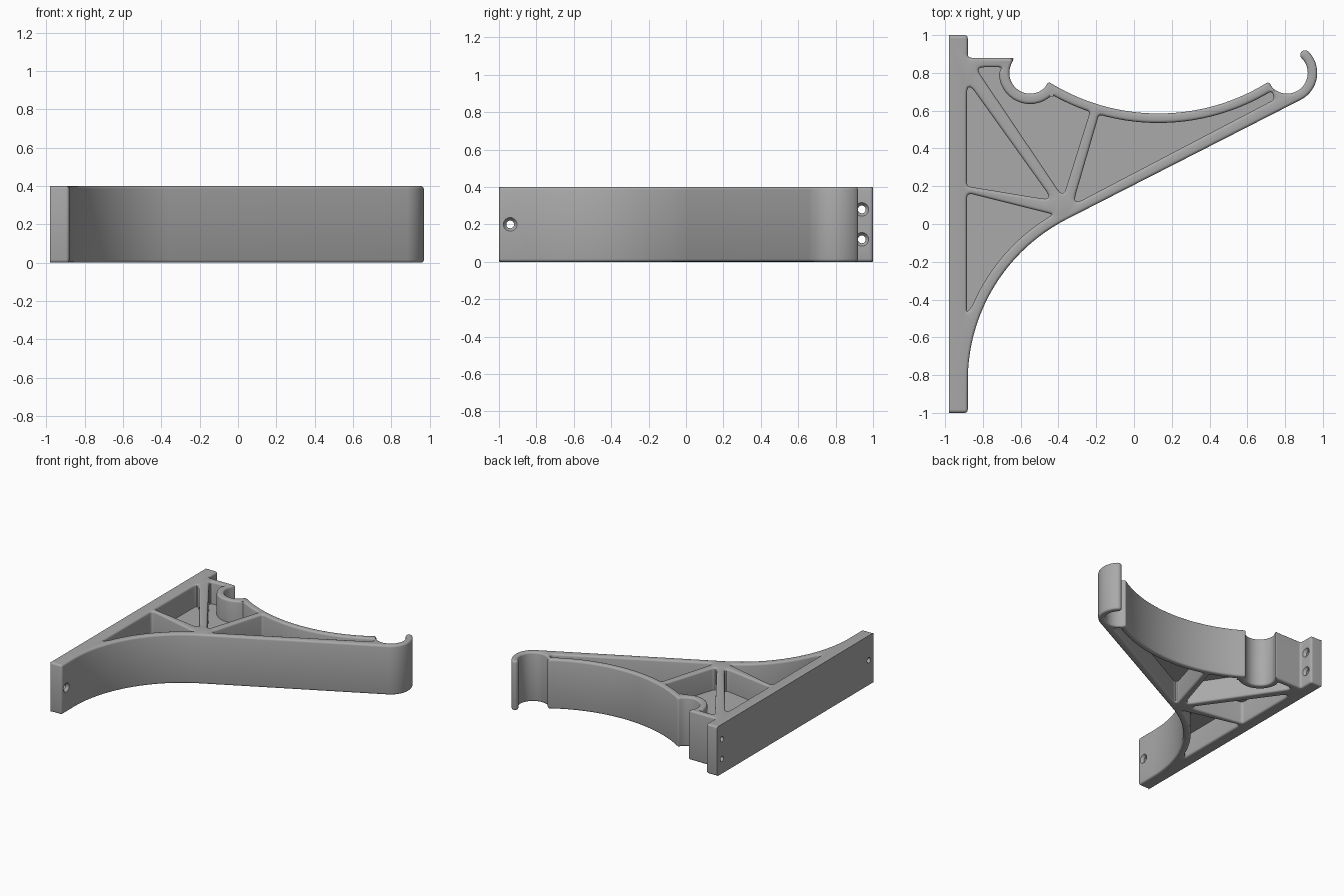
import bpy, bmesh
from math import cos, sin, radians
from mathutils import Vector, Matrix

HEIGHT, EDGE = 0.4, 0.015

cube = bpy.data.objects.get("Cube")
if cube:
    bpy.data.objects.remove(cube, do_unlink=True)

grey = bpy.data.materials.new("plain grey")
grey.use_nodes = True
grey.diffuse_color = (0.4, 0.4, 0.4, 1)
grey.node_tree.nodes["Principled BSDF"].inputs["Base Color"].default_value = (0.4, 0.4, 0.4, 1)


def arc(cx, cy, r, start, end, n=16):
    angles = [radians(start + (end - start) * i / n) for i in range(n + 1)]
    return [(cx + r * cos(a), cy + r * sin(a)) for a in angles]


def rounded(points, radius, steps=5):
    """Round every clear corner of a closed loop."""
    pts = [Vector(p) for p in points]
    out = []
    for i, p in enumerate(pts):
        a, b = pts[i - 1] - p, pts[(i + 1) % len(pts)] - p
        turn = (-a).angle(b)
        if turn < radians(20):
            out.append(p)
            continue
        t = min(radius * sin(turn / 2) / cos(turn / 2), 0.45 * a.length, 0.45 * b.length)
        p0, p1 = p + a.normalized() * t, p + b.normalized() * t
        for k in range(steps + 1):
            u = k / steps
            out.append(p0 * (1 - u) ** 2 + p * 2 * u * (1 - u) + p1 * u * u)
    return out


def inset(loop, d):
    """Shift a loop to its left; the flat wall side stays in place."""
    out = []
    for i, p in enumerate(loop):
        a = (p - loop[i - 1]).normalized()
        b = (loop[(i + 1) % len(loop)] - p).normalized()
        na, nb = Vector((-a.y, a.x)), Vector((-b.y, b.x))
        q = p + (na + nb) * d / max(1 + na.dot(nb), 0.5)
        if p.x < -0.975:
            q.x = p.x
        out.append(q)
    return out


def finish(name, bm):
    bmesh.ops.recalc_face_normals(bm, faces=bm.faces)
    mesh = bpy.data.meshes.new(name)
    bm.to_mesh(mesh)
    bm.free()
    obj = bpy.data.objects.new(name, mesh)
    bpy.context.collection.objects.link(obj)
    mesh.materials.append(grey)
    return obj


# Outline: wall plate, lower sweep, front hook, upper sweep, rear cradle
outline = [(-0.98, -1), (-0.88, -1)]
outline += arc(0.08, -0.83, 0.96, 180, 117.3, 32)
outline += arc(0.81, 0.80, 0.16, -62.7, 45, 20)
outline += arc(0.905, 0.895, 0.025, 45, 225, 8)[1:-1]
outline += arc(0.81, 0.80, 0.11, 45, -135, 24)
outline += arc(0.13, 1.68, 1.095, -57.8, -122.2, 36)
outline += arc(-0.55, 0.80, 0.11, -45, -210, 24)
outline += [(-0.635, 0.88), (-0.88, 0.88), (-0.88, 1), (-0.98, 1)]
outer = rounded(outline, 0.02)
outer = [Vector((-0.98, p.y)) if p.x < -0.96 else p for p in outer]

# Pockets, running clockwise so the solid lies on their left
upper_wall = [(-0.885, 0.20), (-0.885, 0.76), (-0.43, 0.125)]
cradle_gap = [(-0.84, 0.83), (-0.70, 0.83)] + arc(-0.55, 0.80, 0.165, 180, 317, 14)
cradle_gap += arc(0.13, 1.68, 1.145, 240, 251.5, 6) + [(-0.375, 0.14)]
long_gap = arc(0.13, 1.68, 1.145, 254, 301.5, 24) + [(0.745, 0.66), (-0.325, 0.10)]
lower_wall = [(-0.885, 0.165)] + arc(0.08, -0.83, 1.017, 120, 157, 16) + [(-0.885, -0.47)]
pockets = [rounded(p, 0.025) for p in (upper_wall, cradle_gap, long_gap, lower_wall)]

# Bracket body: stacked loops with rounded rims, capped top and bottom
bm = bmesh.new()
rim = [(EDGE * (1 - sin(a)), EDGE * (1 - cos(a))) for a in map(radians, (0, 30, 60, 90))]
levels = [(d, z) for d, z in rim] + [(d, HEIGHT - z) for d, z in reversed(rim)]
caps = ([], [])
for loop in [outer] + pockets:
    n = len(loop)
    rings = [[bm.verts.new((q.x, q.y, z)) for q in inset(loop, d)] for d, z in levels]
    for low, high in zip(rings, rings[1:]):
        for i in range(n):
            j = (i + 1) % n
            bm.faces.new((low[i], low[j], high[j], high[i]))
    for cap, ring in zip(caps, (rings[0], rings[-1])):
        cap += [bm.edges.get((ring[i], ring[i - 1])) for i in range(n)]
for cap in caps:
    bmesh.ops.triangle_fill(bm, use_beauty=True, use_dissolve=False, edges=cap)
body = finish("bracket_body", bm)

# Screw holes with countersinks opening away from the wall
bm = bmesh.new()
to_x = Matrix.Rotation(radians(90), 4, "Y")
for y, z in ((-0.94, 0.2), (0.94, 0.12), (0.94, 0.28)):
    rings = []
    for x, r in ((-1.1, 0.021), (-0.902, 0.021), (-0.878, 0.038), (-0.80, 0.038)):
        ring = bmesh.ops.create_circle(bm, segments=24, radius=r,
                                       matrix=Matrix.Translation((x, y, z)) @ to_x)
        rings.append(ring["verts"])
    for a, b in zip(rings, rings[1:]):
        for i in range(24):
            j = (i + 1) % 24
            bm.faces.new((a[i], a[j], b[j], b[i]))
    bm.faces.new(rings[0])
    bm.faces.new(rings[-1])
cutter = finish("screw_hole_cutter", bm)
cutter.hide_render = True
cut = body.modifiers.new("screw holes", "BOOLEAN")
cut.operation, cut.solver, cut.object = "DIFFERENCE", "EXACT", cutter
graph = bpy.context.evaluated_depsgraph_get()
body.data = bpy.data.meshes.new_from_object(body.evaluated_get(graph))
body.modifiers.clear()
bpy.data.objects.remove(cutter, do_unlink=True)

# Thin web closing the pockets at mid height
bm = bmesh.new()
for loop in pockets:
    face = bm.faces.new([bm.verts.new((q.x, q.y, 0.18)) for q in inset(loop, 0.005)])
    side = bmesh.ops.extrude_face_region(bm, geom=[face])["geom"]
    bmesh.ops.translate(bm, vec=(0, 0, 0.04), verts=[v for v in side if isinstance(v, bmesh.types.BMVert)])
web = finish("pocket_web", bm)

# Smooth curves, crisp edges
bpy.ops.object.select_all(action="DESELECT")
for obj in (body, web):
    obj.select_set(True)
bpy.context.view_layer.objects.active = body
bpy.ops.object.shade_smooth_by_angle(angle=radians(32))
